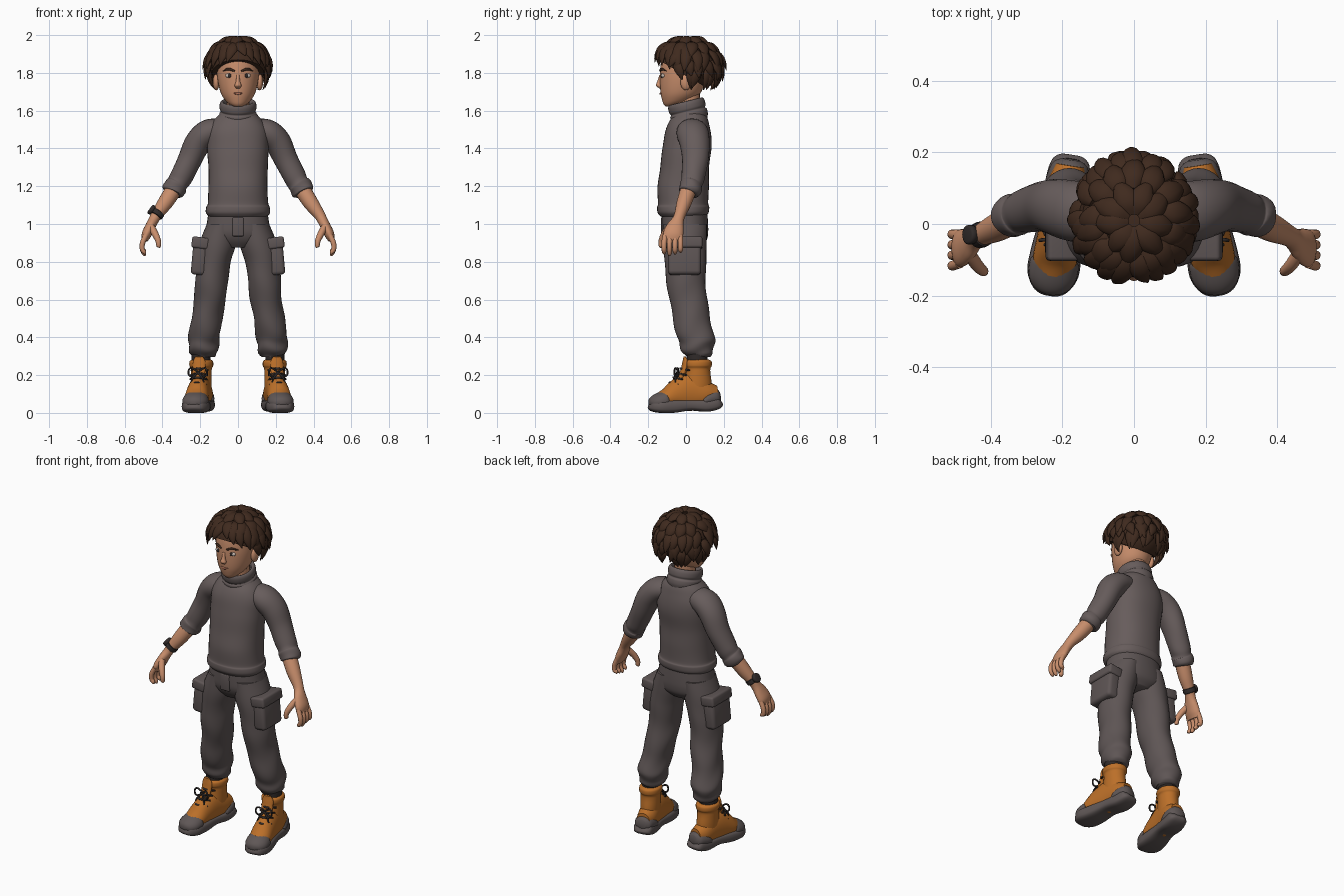
import bpy, bmesh, math, random
from mathutils import Vector, Matrix

random.seed(4)
cube = bpy.data.objects.get("Cube")
if cube:
    bpy.data.objects.remove(cube)

X, Y, Z = Vector((1, 0, 0)), Vector((0, 1, 0)), Vector((0, 0, 1))


def material(name, r, g, b):
    mat = bpy.data.materials.new(name)
    mat.use_nodes = True
    mat.diffuse_color = (r, g, b, 1)
    shader = next(n for n in mat.node_tree.nodes if n.type == "BSDF_PRINCIPLED")
    shader.inputs["Base Color"].default_value = (r, g, b, 1)
    shader.inputs["Roughness"].default_value = .8
    return mat


skin = material("warm_skin", .58, .27, .15)
knit = material("sweater_grey", .135, .108, .106)
cloth = material("trouser_grey", .112, .091, .09)
brown = material("hair_brown", .05, .023, .013)
leather = material("orange_leather", .5, .16, .022)
rubber = material("sole_grey", .115, .095, .093)
dark = material("dark_trim", .03, .024, .023)
white = material("eye_white", .55, .48, .43)
lip = material("lip_rose", .42, .16, .1)


def finish(name, bm, mat, matrix=None):
    """Turn a bmesh into a smooth shaded object with sharp hard edges."""
    if matrix:
        bm.transform(matrix)
    bmesh.ops.recalc_face_normals(bm, faces=bm.faces)
    mesh = bpy.data.meshes.new(name)
    bm.to_mesh(mesh)
    bm.free()
    mesh.materials.append(mat)
    mesh.shade_smooth()
    mesh.set_sharp_from_angle(angle=math.radians(50))
    obj = bpy.data.objects.new(name, mesh)
    bpy.context.scene.collection.objects.link(obj)
    return obj


def spline(pts, sub):
    """Smoothly resample a list of stations."""
    ext = [pts[0], *pts, pts[-1]]
    out = []
    for i in range(len(pts) - 1):
        for k in range(sub):
            t = k / sub
            out.append([q + t * (r - p) / 2 + t * t * (p - 2.5 * q + 2 * r - s / 2)
                        + t ** 3 * (3 * q - p - 3 * r + s) / 2
                        for p, q, r, s in zip(*ext[i:i + 4])])
    return out + [list(pts[-1])]


def loft(bm, pts, ref=Y, flat=False, sides=20, sub=5, square=1, fold=0):
    """Skin elliptical rings along stations of x, y, z, width, depth."""
    stations = spline(pts, sub)
    centres = [Vector(s[:3]) for s in stations]
    rings = []
    for i, s in enumerate(stations):
        t = Z if flat else (centres[min(i + 1, len(centres) - 1)] - centres[max(i - 1, 0)]).normalized()
        u = ref.cross(t).normalized()
        v = t.cross(u)
        ring = []
        for j in range(sides):
            a = math.tau * j / sides
            ripple = 1 + fold * i / len(stations) * math.sin(2.9 * i / sub + 1.4 * math.sin(2 * a) + a)
            c, d = (math.copysign(abs(f) ** square, f) for f in (math.cos(a), math.sin(a)))
            ring.append(bm.verts.new(centres[i] + (u * c * max(s[3], .001) + v * d * max(s[4], .001)) * ripple))
        rings.append(ring)
    for low, high in zip(rings, rings[1:]):
        for j in range(sides):
            k = (j + 1) % sides
            bm.faces.new((low[j], low[k], high[k], high[j]))
    bm.faces.new(rings[0])
    bm.faces.new(rings[-1])


def tube(name, mat, pts, matrix=None, **options):
    bm = bmesh.new()
    loft(bm, pts, **options)
    return finish(name, bm, mat, matrix)


def ball(name, mat, centre, size):
    bm = bmesh.new()
    bmesh.ops.create_uvsphere(bm, u_segments=20, v_segments=14, radius=1,
                              matrix=Matrix.Translation(centre) @ Matrix.Diagonal((*size, 1)))
    return finish(name, bm, mat)


def block(name, mat, centre, size, tilt=0, bevel=.015):
    bm = bmesh.new()
    bmesh.ops.create_cube(bm, size=1, matrix=Matrix.Diagonal((*size, 1)))
    bmesh.ops.bevel(bm, geom=bm.edges[:], offset=bevel, segments=3, profile=.5, affect="EDGES")
    return finish(name, bm, mat, Matrix.Translation(centre) @ Matrix.Rotation(tilt, 4, "Y"))


# Sweater body and rolled collar
tube("sweater_body", knit, [
    (0, -.015, 1.04, .155, .12), (0, -.015, 1.06, .17, .135), (0, -.015, 1.09, .168, .138),
    (0, -.015, 1.11, .16, .133), (0, -.015, 1.2, .156, .136), (0, -.007, 1.3, .157, .129),
    (0, .005, 1.4, .163, .13), (0, .01, 1.48, .16, .122), (0, .015, 1.54, .135, .105),
    (0, .02, 1.58, .1, .085), (0, .02, 1.61, .07, .07)], flat=True, sides=36, square=.9, fold=.012)
collar = [(-.065, .086), (-.04, .097), (-.015, .098), (-.004, .091), (.01, .097),
          (.035, .097), (.05, .089), (.045, .078), (.02, .07)]
tube("collar", knit, [(0, 0, h, r, r + .002) for h, r in collar],
     Matrix.Translation((0, .01, 1.6)) @ Matrix.Rotation(.24, 4, "X"), flat=True, sides=32)

# Trouser seat and fly
tube("trouser_seat", cloth, [
    (0, -.008, 1.07, .155, .12), (0, -.006, 1, .166, .123), (0, -.004, .95, .176, .121),
    (0, 0, .91, .16, .108), (0, 0, .875, .08, .08)], flat=True, sides=32, square=.9)
block("fly", cloth, (0, -.122, .985), (.06, .02, .1), bevel=.006)

# Head, neck and face
tube("neck", skin, [(0, .015, 1.54, .06, .06), (0, .01, 1.62, .06, .062), (0, .01, 1.72, .06, .065)], flat=True)
tube("head", skin, [
    (0, -.085, 1.622, .022, .022), (0, -.07, 1.634, .045, .048), (0, -.048, 1.655, .068, .078),
    (0, -.03, 1.69, .09, .104), (0, -.02, 1.74, .104, .118), (0, -.01, 1.8, .112, .128),
    (0, .005, 1.87, .113, .135), (0, .01, 1.93, .095, .115), (0, .01, 1.96, .04, .05)],
     flat=True, sides=32)
tube("nose", skin, [(0, -.134, 1.79, .008, .006), (0, -.14, 1.755, .011, .012),
                    (0, -.143, 1.733, .018, .016), (0, -.136, 1.718, .01, .006)], flat=True)
tube("mouth", lip, [(-.03, -.125, 1.694, .002, .002), (0, -.135, 1.69, .006, .006),
                    (.03, -.125, 1.694, .002, .002)], sides=10)

for side, label in ((1, "left"), (-1, "right")):
    def flip(pts):
        return [(side * p[0], *p[1:]) for p in pts]

    # Eyes, brows and ears
    ball(label + "_eye", white, (side * .045, -.12, 1.785), (.022, .012, .012))
    ball(label + "_iris", dark, (side * .044, -.128, 1.785), (.01, .006, .011))
    tube(label + "_brow", brown, flip([(.018, -.137, 1.81, .005, .005), (.05, -.129, 1.82, .007, .006),
                                       (.08, -.104, 1.81, .002, .002)]), sides=10)
    ball(label + "_ear", skin, (side * .115, 0, 1.752), (.018, .03, .044))

    # Sleeve with a rolled cuff
    tube(label + "_sleeve", knit, flip([
        (.1, .03, 1.5, .06, .075), (.16, .035, 1.482, .07, .085), (.212, .045, 1.43, .07, .08),
        (.255, .05, 1.34, .063, .07), (.3, .037, 1.25, .06, .062), (.32, .03, 1.215, .056, .058),
        (.33, .026, 1.2, .061, .06), (.345, .02, 1.172, .06, .058), (.35, .017, 1.162, .048, .048)]),
         sides=24, fold=.04)

    # Forearm, palm, fingers and thumb
    bm = bmesh.new()
    loft(bm, flip([(.31, .03, 1.23, .044, .044), (.38, -.008, 1.12, .041, .04),
                   (.43, -.032, 1.05, .03, .03), (.447, -.043, 1.02, .027, .032),
                   (.465, -.057, .985, .027, .046), (.484, -.068, .945, .026, .053),
                   (.494, -.072, .912, .016, .046)]))
    for i in range(4):
        y = -.116 + .029 * i
        tip = .832 + .008 * abs(i - 1)
        loft(bm, flip([(.487, y * .9 - .005, .94, .014, .015), (.505, y, .9, .014, .014),
                       (.507, y, .868, .013, .013), (.496, y, tip + .01, .011, .011),
                       (.49, y, tip, .004, .004)]), sides=12)
    loft(bm, flip([(.462, -.08, .99, .018, .02), (.44, -.113, .95, .018, .018),
                   (.423, -.13, .912, .015, .015), (.42, -.132, .882, .012, .012),
                   (.421, -.132, .875, .004, .004)]), sides=12)
    finish(label + "_arm", bm, skin)

    # Trouser leg gathered at the ankle
    tube(label + "_trouser_leg", cloth, flip([
        (.085, -.005, 1, .08, .115), (.106, -.005, .9, .098, .115), (.128, -.004, .8, .09, .11),
        (.14, 0, .7, .087, .104), (.148, .012, .6, .084, .1), (.165, .03, .5, .082, .098),
        (.178, .05, .41, .083, .1), (.182, .058, .36, .08, .092), (.182, .062, .32, .073, .08),
        (.18, .064, .295, .055, .06)]), flat=True, sides=32, sub=8, fold=.065)

    # Cargo pocket with a flap
    block(label + "_pocket", cloth, (side * .203, -.008, .82), (.08, .175, .18), -side * .09, .02)
    block(label + "_pocket_flap", cloth, (side * .199, -.008, .9), (.092, .19, .06), -side * .14, .012)

    # Boot: sock, shaft, foot, toe cap, heel guard, sole
    place = Matrix.Translation((side * .195, .06, 0)) @ Matrix.Rotation(side * .16, 4, "Z")
    tube(label + "_sock", dark, [(0, 0, .25, .05, .055), (0, 0, .33, .052, .056)], place, flat=True)
    tube(label + "_boot_shaft", leather, [
        (0, 0, .08, .05, .07), (0, .004, .15, .054, .073), (0, .004, .21, .055, .066),
        (0, .004, .235, .056, .066), (0, .004, .25, .063, .073), (0, .004, .272, .062, .072),
        (0, .004, .282, .05, .058)], place, flat=True, sides=24)
    tube(label + "_boot_tongue", leather, [
        (0, -.1, .17, .03, .02), (0, -.075, .22, .034, .016), (0, -.065, .27, .034, .014),
        (0, -.068, .298, .02, .006)], place)
    tube(label + "_boot_foot", leather, [
        (0, .105, .1, .04, .045), (0, .05, .1, .055, .07), (0, -.03, .11, .057, .1),
        (0, -.1, .1, .06, .085), (0, -.16, .08, .062, .056), (0, -.2, .07, .05, .04)],
         place, ref=Z, sides=24)
    tube(label + "_toe_cap", rubber, [
        (0, -.16, .066, .062, .053), (0, -.175, .064, .069, .055), (0, -.215, .056, .066, .046),
        (0, -.245, .045, .045, .033), (0, -.257, .04, .015, .012)], place, ref=Z, sides=24)
    tube(label + "_heel_guard", rubber, [
        (0, .122, .085, .025, .025), (0, .105, .083, .05, .045), (0, .06, .075, .061, .045),
        (0, .03, .06, .06, .025)], place, ref=Z, sides=24)
    tube(label + "_sole", rubber, [
        (0, .125, .06, .03, .015), (0, .11, .052, .054, .03), (0, .05, .04, .062, .034),
        (0, -.04, .042, .06, .03), (0, -.13, .036, .07, .036), (0, -.2, .034, .072, .034),
        (0, -.245, .036, .05, .026), (0, -.26, .04, .02, .012)], place, ref=Z, sides=24, square=.6)

    # Laces with a bow
    bm = bmesh.new()
    for y, h in ((-.078, .235), (-.096, .21), (-.116, .188), (-.138, .16)):
        loft(bm, [(-.045, y + .03, h - .01, .005, .005), (0, y - .012, h, .006, .006),
                  (.045, y + .03, h - .01, .005, .005)], sides=8)
    for s in (1, -1):
        loft(bm, [(s * .05 * math.sin(a / 2), -.1 - .015 * math.sin(a / 2), .215 + .022 * math.sin(a), .005, .005)
                  for a in (math.tau * i / 8 for i in range(9))], sides=8, sub=3)
        loft(bm, [(0, -.108, .215, .005, .005), (s * .025, -.12, .185, .005, .005),
                  (s * .035, -.125, .16, .004, .004)], sides=8)
    finish(label + "_laces", bm, dark, place)

# Wristwatch on the right arm
wrist = Vector((-.428, -.03, 1.054))
along = Vector((-.05, -.02, -.07)).normalized()
outward = Y.cross(along).normalized()
if outward.x > 0:
    outward = -outward
tube("watch_band", dark, [(*(wrist + along * d), r, r) for d, r in
                          ((-.014, .028), (-.012, .036), (.012, .036), (.014, .028))], sub=2)
tube("watch_case", dark, [(*(wrist + outward * d), r, r) for d, r in
                          ((.026, .024), (.03, .027), (.044, .027), (.048, .02))], sub=2)

# Hair cap cut to the hairline
crown, spread = Vector((0, .01, 1.84)), Vector((.148, .163, .135))
bm = bmesh.new()
bmesh.ops.create_uvsphere(bm, u_segments=32, v_segments=20, radius=1,
                          matrix=Matrix.Translation(crown) @ Matrix.Diagonal((*spread, 1)))
cut = bmesh.ops.bisect_plane(bm, geom=bm.verts[:] + bm.edges[:] + bm.faces[:], clear_inner=True,
                             plane_co=(0, 0, 1.785), plane_no=(0, .57, 1))
bmesh.ops.holes_fill(bm, edges=[e for e in cut["geom_cut"] if isinstance(e, bmesh.types.BMEdge)])
finish("hair_cap", bm, brown)


def lock(bm, turn, start, end, width, flick, sweep):
    """A tapered strand that hugs the head and flicks out at its tip."""
    pts = []
    for i, taper in enumerate((.5, 1, .95, .6, .05)):
        s = i / 4
        a, e = math.radians(turn + sweep * s), math.radians(start + (end - start) * s)
        lift = 1.02 + .06 * math.sin(math.pi * s) + flick * s * s
        way = Vector((math.cos(e) * math.sin(a), -math.cos(e) * math.cos(a), math.sin(e)))
        pts.append((*(crown + way * spread * lift), width * taper, width * taper * .5))
        if i == 2:
            ref = way
    loft(bm, pts, ref=ref, sides=10, sub=3)


# Rows of locks: count, first and last turn, start and end height, width, flick
bm = bmesh.new()
for count, first, last, start, end, width, flick in (
        (9, 0, 320, 84, 45, .034, .06), (14, 0, 335, 58, 18, .034, .1),
        (13, 75, 285, 35, -8, .03, .2), (14, 70, 290, 12, -24, .028, .24),
        (12, 100, 260, -6, -46, .027, .27)):
    for i in range(count):
        turn = first + (last - first) * i / (count - 1)
        lock(bm, turn + random.uniform(-5, 5), start, end + random.uniform(-5, 5), width,
             flick + random.uniform(-.05, .05), random.uniform(-14, 14))
# Parted fringe
for turn, end in ((-78, -20), (-60, -14), (-42, -6), (-24, -2), (-9, 6),
                  (17, 8), (32, 0), (48, -8), (64, -14), (80, -20)):
    lock(bm, turn, 58, end, .032, .13, math.copysign(11, turn))
finish("hair_locks", bm, brown)
